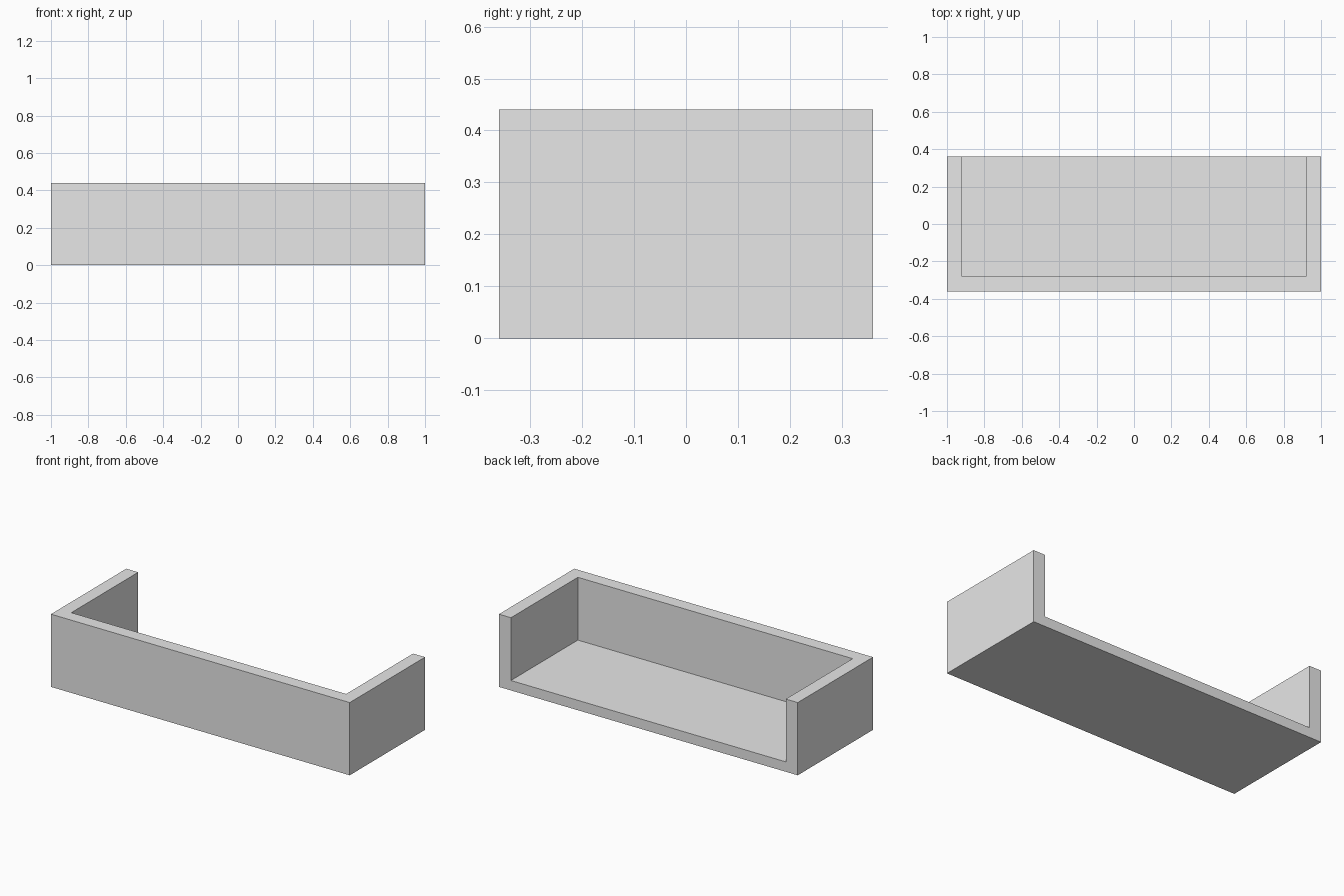
import bpy
import bmesh

cube = bpy.data.objects.get("Cube")
if cube:
    bpy.data.objects.remove(cube, do_unlink=True)

WIDTH, DEPTH, HEIGHT = 2.0, 0.72, 0.44
WALL, FLOOR = 0.08, 0.06

# Plain grey finish
grey = bpy.data.materials.new("light_grey")
grey.use_nodes = True
colour = (0.8, 0.8, 0.8, 1.0)
grey.diffuse_color = colour
grey.node_tree.nodes["Principled BSDF"].inputs["Base Color"].default_value = colour


def box(name, low, high):
    """Box spanning two opposite corners."""
    bm = bmesh.new()
    bmesh.ops.create_cube(bm, size=1)
    for v in bm.verts:
        v.co = [h if c > 0 else l for c, l, h in zip(v.co, low, high)]
    mesh = bpy.data.meshes.new(name)
    bm.to_mesh(mesh)
    bm.free()
    mesh.materials.append(grey)
    obj = bpy.data.objects.new(name, mesh)
    bpy.context.collection.objects.link(obj)
    return obj


# Solid block for the tray: floor, front wall and two end walls
x, y = WIDTH / 2, DEPTH / 2
tray = box("open_back_tray", (-x, -y, 0), (x, y, HEIGHT))

# Hollow, open at the top and the back
cutter = box("hollow_cutter", (WALL - x, WALL - y, FLOOR), (x - WALL, y + 1, HEIGHT + 1))
cutter.hide_render = True
cutter.hide_viewport = True
cutter.display_type = 'WIRE'

hollow = tray.modifiers.new("hollow", 'BOOLEAN')
hollow.operation = 'DIFFERENCE'
hollow.solver = 'EXACT'
hollow.object = cutter
